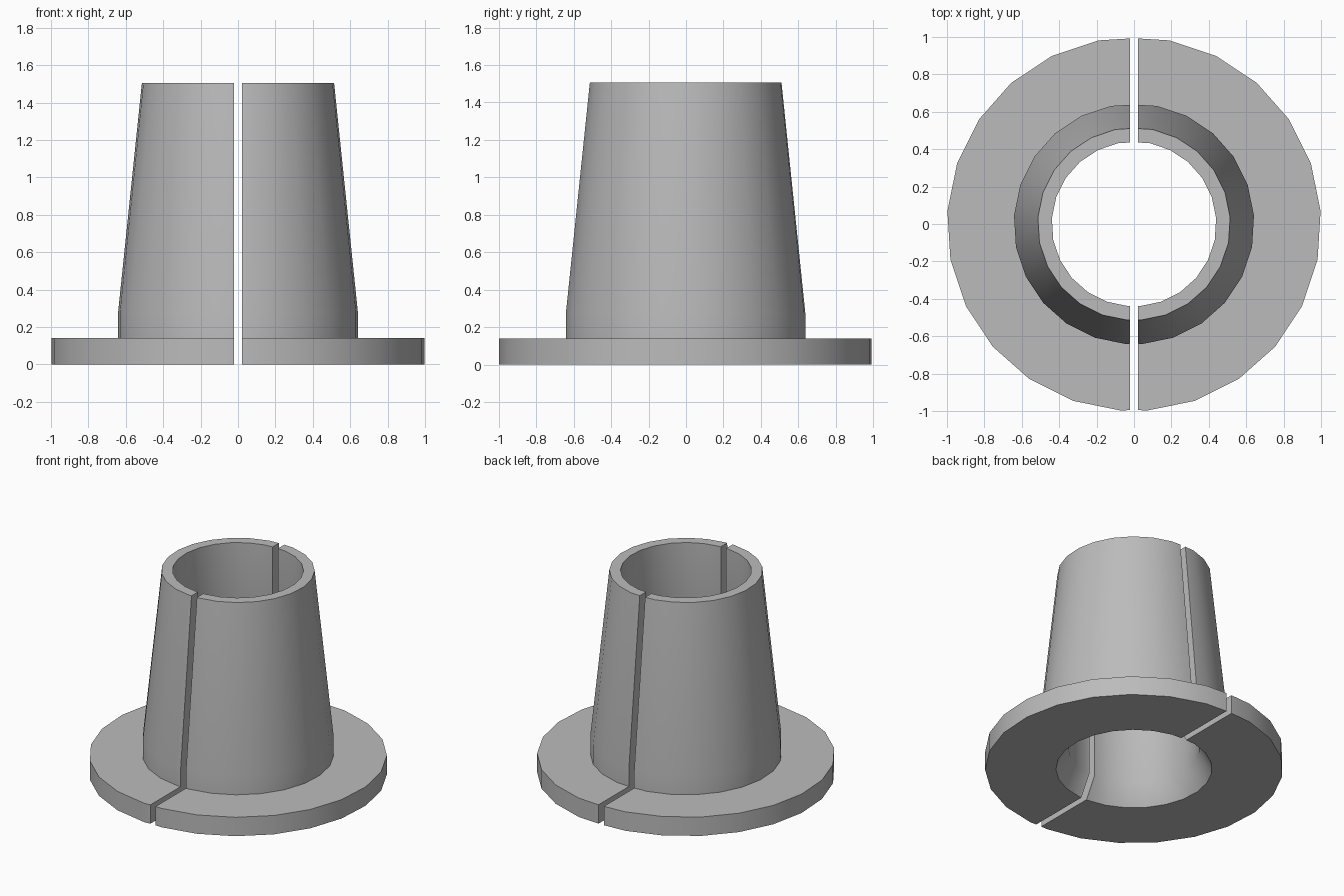
import bpy, bmesh, math

cube = bpy.data.objects.get("Cube")
if cube:
    bpy.data.objects.remove(cube, do_unlink=True)

SIDES = 24
START = math.radians(4)
GAP = 0.022  # half the width of the slot

# Closed section (radius, height): flange, collar, taper, bore, lead-in chamfer
SECTION = [(1.0, 0), (1.0, 0.14), (0.643, 0.14), (0.643, 0.275),
           (0.515, 1.505), (0.44, 1.505), (0.44, 0.15), (0.525, 0)]

grey = bpy.data.materials.new("plain grey")
grey.use_nodes = True
COLOUR = (0.5, 0.5, 0.5, 1)
grey.diffuse_color = COLOUR
grey.node_tree.nodes["Principled BSDF"].inputs["Base Color"].default_value = COLOUR


def half_sleeve(name, side):
    bm = bmesh.new()
    # Full turned ring
    rings = []
    for i in range(SIDES):
        a = START + math.tau * i / SIDES
        rings.append([bm.verts.new((r * math.cos(a), r * math.sin(a), z))
                      for r, z in SECTION])
    n = len(SECTION)
    for i in range(SIDES):
        here, there = rings[i], rings[(i + 1) % SIDES]
        for j in range(n):
            k = (j + 1) % n
            bm.faces.new((here[j], there[j], there[k], here[k]))
    # Keep one half and close the slot walls
    bmesh.ops.bisect_plane(bm, geom=bm.verts[:] + bm.edges[:] + bm.faces[:],
                           plane_co=(GAP, 0, 0), plane_no=(1, 0, 0),
                           clear_inner=True)
    bmesh.ops.holes_fill(bm, edges=[e for e in bm.edges if e.is_boundary], sides=0)
    # Mirror for the other side
    for v in bm.verts:
        v.co.x *= side
    bmesh.ops.recalc_face_normals(bm, faces=bm.faces[:])
    mesh = bpy.data.meshes.new(name)
    bm.to_mesh(mesh)
    bm.free()
    mesh.materials.append(grey)
    obj = bpy.data.objects.new(name, mesh)
    bpy.context.collection.objects.link(obj)
    bpy.ops.object.select_all(action='DESELECT')
    obj.select_set(True)
    bpy.context.view_layer.objects.active = obj
    bpy.ops.object.shade_smooth_by_angle(angle=math.radians(30))


half_sleeve("left_half_sleeve", 1)
half_sleeve("right_half_sleeve", -1)
